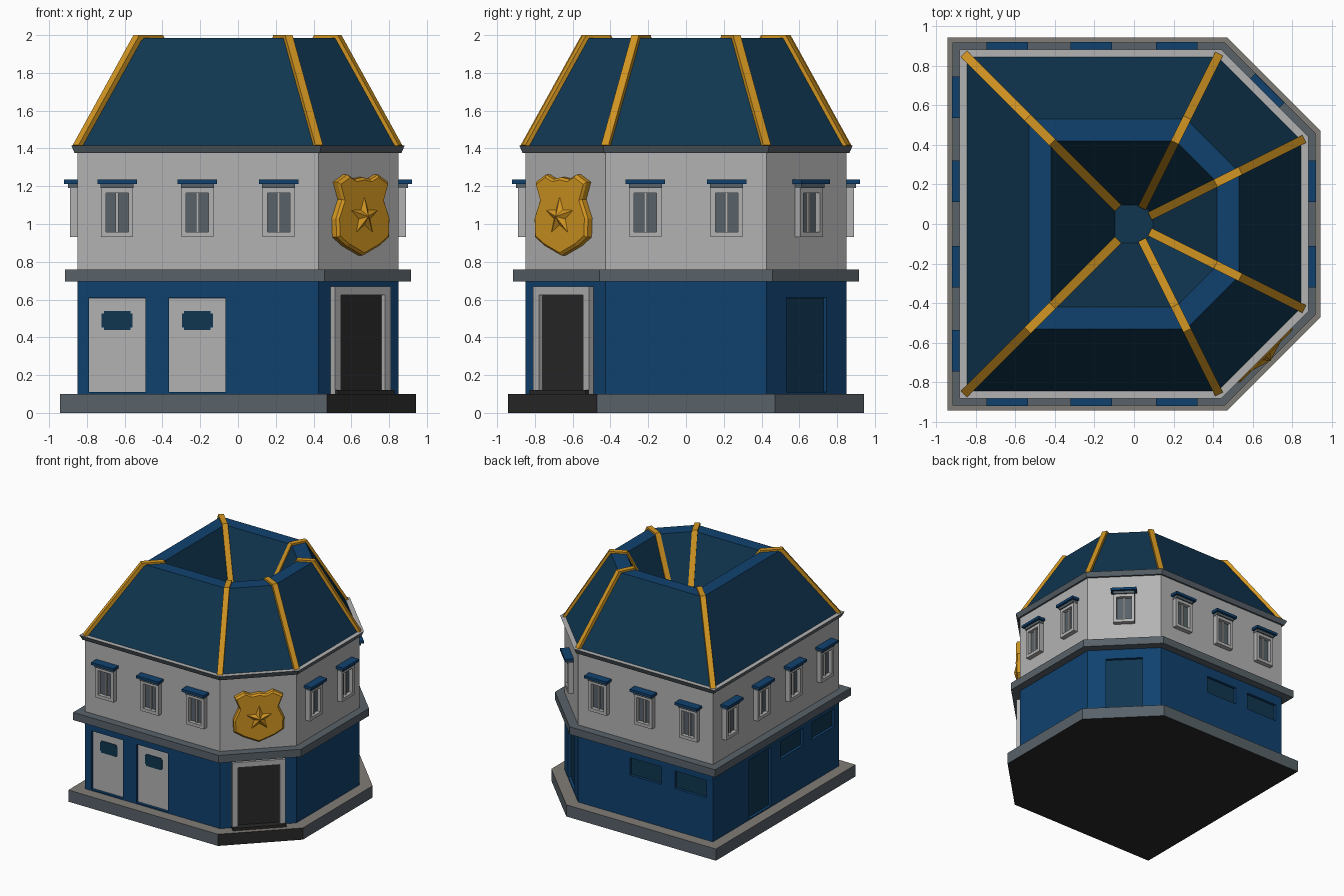
import bpy, bmesh, math
from mathutils import Matrix, Vector

if "Cube" in bpy.data.objects:
    bpy.data.objects.remove(bpy.data.objects["Cube"])


def material(name, r, g, b):
    m = bpy.data.materials.new(name)
    m.diffuse_color = (r, g, b, 1)
    m.use_nodes = True
    m.node_tree.nodes["Principled BSDF"].inputs["Base Color"].default_value = m.diffuse_color
    return m


BLUE = material("wall blue", .005, .053, .156)
NAVY = material("roof navy", .005, .037, .082)
LIGHT = material("light grey", .45, .45, .45)
SLATE = material("slate grey", .098, .122, .141)
STONE = material("warm stone", .22, .205, .188)
BLACK = material("charcoal", .022, .022, .022)
GOLD = material("gold", .65, .305, .016)


def finish(name, bm, mats, rule=None):
    bm.normal_update()
    if rule:
        for f in bm.faces:
            f.material_index = rule(f.normal)
    me = bpy.data.meshes.new(name)
    bm.to_mesh(me)
    bm.free()
    for m in mats:
        me.materials.append(m)
    ob = bpy.data.objects.new(name, me)
    bpy.context.collection.objects.link(ob)
    return ob


# Footprint: a square with both right-hand corners cut off
HEX = [(-1, -1), (.5, -1), (1, -.5), (1, .5), (.5, 1), (-1, 1)]


def loft(name, rings, mats, bottom=False, top=False, rule=None):
    bm = bmesh.new()
    loops = [[bm.verts.new((x * s, y * s, z)) for x, y in HEX] for s, z in rings]
    for a, b in zip(loops, loops[1:]):
        for i in range(6):
            j = (i + 1) % 6
            bm.faces.new((a[i], a[j], b[j], b[i]))
    if bottom:
        bm.faces.new(loops[0][::-1])
    if top:
        bm.faces.new(loops[-1])
    return finish(name, bm, mats, rule)


# Wall frames: local x along the wall, -y outward, z up
W, C = .85, .85 * .75 * math.sqrt(2)
SIDES = {n: Matrix.Rotation(math.radians(a), 4, 'Z') @ Matrix.Translation((0, -d, 0))
         for n, a, d in (("front", 0, W), ("front_right", 45, C), ("right", 90, W),
                         ("back_right", 135, C), ("back", 180, W), ("left", 270, W))}
groups = {}


def box(name, mat, side, t0, t1, o0, o1, z0, z1):
    bm = groups.setdefault(name, (bmesh.new(), mat))[0]
    m = (SIDES[side] @ Matrix.Translation(((t0 + t1) / 2, -(o0 + o1) / 2, (z0 + z1) / 2))
         @ Matrix.Diagonal((t1 - t0, o1 - o0, z1 - z0, 1)))
    bmesh.ops.create_cube(bm, size=1, matrix=m)


# Main storeys, bands and roof
def slab_rule(n):
    if n.z > .5:
        return 1
    return 2 if n.z < -.5 or (n.x > .3 and n.y < -.3) else 0


loft("base_slab", [(.943, 0), (.943, .1)], [SLATE, STONE, BLACK], True, True, slab_rule)
lower = loft("lower_walls", [(W, .1), (W, .7)], [BLUE], True, True)
loft("middle_band", [(.917, .695), (.917, .76)], [SLATE], True, True)
loft("upper_walls", [(W, .76), (W, 1.385)], [LIGHT])
loft("cornice", [(.84, 1.375), (.865, 1.375), (.882, 1.415), (.835, 1.415)],
     [SLATE, LIGHT], rule=lambda n: 1 if n.z > .9 else 0)
loft("roof", [(.848, 1.41), (.53, 1.985), (.42, 1.985), (.095, 1.28)],
     [NAVY, BLUE], top=True)
for f in bpy.data.objects["roof"].data.polygons:
    if f.normal.z > .9 and f.center.z > 1.9:
        f.material_index = 1

# Gold ribs over every roof hip, across the rim and down inside
low = [(.84, 1.41), (.525, 1.975), (.425, 1.975), (.09, 1.28)]
high = [(.86, 1.417), (.538, 2.0), (.412, 2.0), (.08, 1.29)]
bm = bmesh.new()
for hx, hy in HEX:
    v = Vector((hx, hy, 0))
    side = Vector((-hy, hx, 0)).normalized() * .022
    secs = []
    for (sl, zl), (sh, zh) in zip(low, high):
        a, b = v * sl + Vector((0, 0, zl)), v * sh + Vector((0, 0, zh))
        secs.append([bm.verts.new(p) for p in (a - side, a + side, b + side, b - side)])
    for p, q in zip(secs, secs[1:]):
        for i in range(4):
            j = (i + 1) % 4
            bm.faces.new((p[i], p[j], q[j], q[i]))
    bm.faces.new(secs[0][::-1])
    bm.faces.new(secs[-1])
bmesh.ops.recalc_face_normals(bm, faces=bm.faces)
finish("roof_ribs", bm, [GOLD])

# Upper windows with frame, mullion and awning
A, B = .215, .64
WINDOWS = {"front": (-B, -A, A), "back": (-A, A, B), "left": (-B, -A, A, B),
           "right": (-A, A), "back_right": (0,)}
for s, ts in WINDOWS.items():
    for t in ts:
        for k in (-1, 1):
            e = sorted((t + k * .06, t + k * .085))
            box("window_frames", LIGHT, s, *e, -.01, .04, .93, 1.19)
        box("window_frames", LIGHT, s, t - .06, t + .06, -.01, .04, .93, .957)
        box("window_frames", LIGHT, s, t - .06, t + .06, -.01, .04, 1.165, 1.19)
        box("window_frames", LIGHT, s, t - .008, t + .008, -.01, .02, .957, 1.165)
        box("window_glass", SLATE, s, t - .06, t + .06, -.005, .008, .95, 1.17)
        box("awning_brackets", SLATE, s, t - .087, t + .087, -.01, .05, 1.19, 1.213)
        box("awnings", BLUE, s, t - .105, t + .105, -.01, .07, 1.213, 1.235)

# Recessed openings in the lower walls
OPENINGS = [("front", -B, .11, LIGHT), ("front", -A, .11, LIGHT),
            ("back", A, .46, NAVY), ("back", B, .46, NAVY),
            ("left", -A, .11, NAVY), ("left", A, .46, NAVY), ("left", B, .46, NAVY),
            ("back_right", 0, .11, NAVY)]
for s, t, z, mat in OPENINGS:
    box("opening_cutter", BLUE, s, t - .15, t + .15, -.03, .05, z, .61)
    box("white_doors" if mat is LIGHT else "dark_panels", mat, s,
        t - .149, t + .149, -.04, -.022, z + .001, .609)
    if mat is LIGHT:
        box("door_windows", NAVY, s, t - .082, t + .082, -.03, -.017, .453, .527)
        box("door_windows", NAVY, s, t - .07, t + .07, -.03, -.016, .44, .54)

# Main entrance on the cut corner
for k in (-1, 1):
    e = sorted((k * .165, k * .21))
    box("entrance_frame", LIGHT, "front_right", *e, -.01, .035, .1, .67)
box("entrance_frame", LIGHT, "front_right", -.165, .165, -.01, .035, .625, .67)
box("entrance_door", BLACK, "front_right", -.165, .165, -.01, .006, .1, .625)
box("entrance_step", BLACK, "front_right", -.21, .21, -.01, .06, .1, .122)

for name, (bm, mat) in groups.items():
    finish(name, bm, [mat])

cutter = bpy.data.objects["opening_cutter"]
cutter.hide_render = True
cutter.hide_set(True)
cut = lower.modifiers.new("openings", 'BOOLEAN')
cut.object = cutter
cut.operation = 'DIFFERENCE'
cut.solver = 'EXACT'

# Shield badge: chamfered outline above the entrance
half = [(.06, 1.237), (.115, 1.262), (.19, 1.222), (.155, 1.13), (.2, 1.03),
        (.195, .93), (.125, .885)]
outline = [(0, 1.248)] + half + [(0, .833)] + [(-t, z) for t, z in half[::-1]]
M = SIDES["front_right"]
bm = bmesh.new()
rings = []
for out, s in ((-.005, 1), (.032, 1), (.045, .93)):
    rings.append([bm.verts.new(M @ Vector((t * s, -out, 1.045 + (z - 1.045) * s)))
                  for t, z in outline])
for a, b in zip(rings, rings[1:]):
    for i in range(len(a)):
        j = (i + 1) % len(a)
        bm.faces.new((a[i], a[j], b[j], b[i]))
bm.faces.new(rings[0])
bm.faces.new(rings[-1])
bmesh.ops.recalc_face_normals(bm, faces=bm.faces)
finish("shield_badge", bm, [GOLD])

# Raised five-pointed star
bm = bmesh.new()
tip = bm.verts.new(M @ Vector((0, -.075, 1.04)))
pts = []
for i in range(10):
    r, a = (.045 if i % 2 else .108), math.pi / 2 + i * math.pi / 5
    pts.append(bm.verts.new(M @ Vector((r * math.cos(a), -.044, 1.04 + r * math.sin(a)))))
for i in range(10):
    bm.faces.new((tip, pts[i], pts[(i + 1) % 10]))
finish("badge_star", bm, [GOLD])
